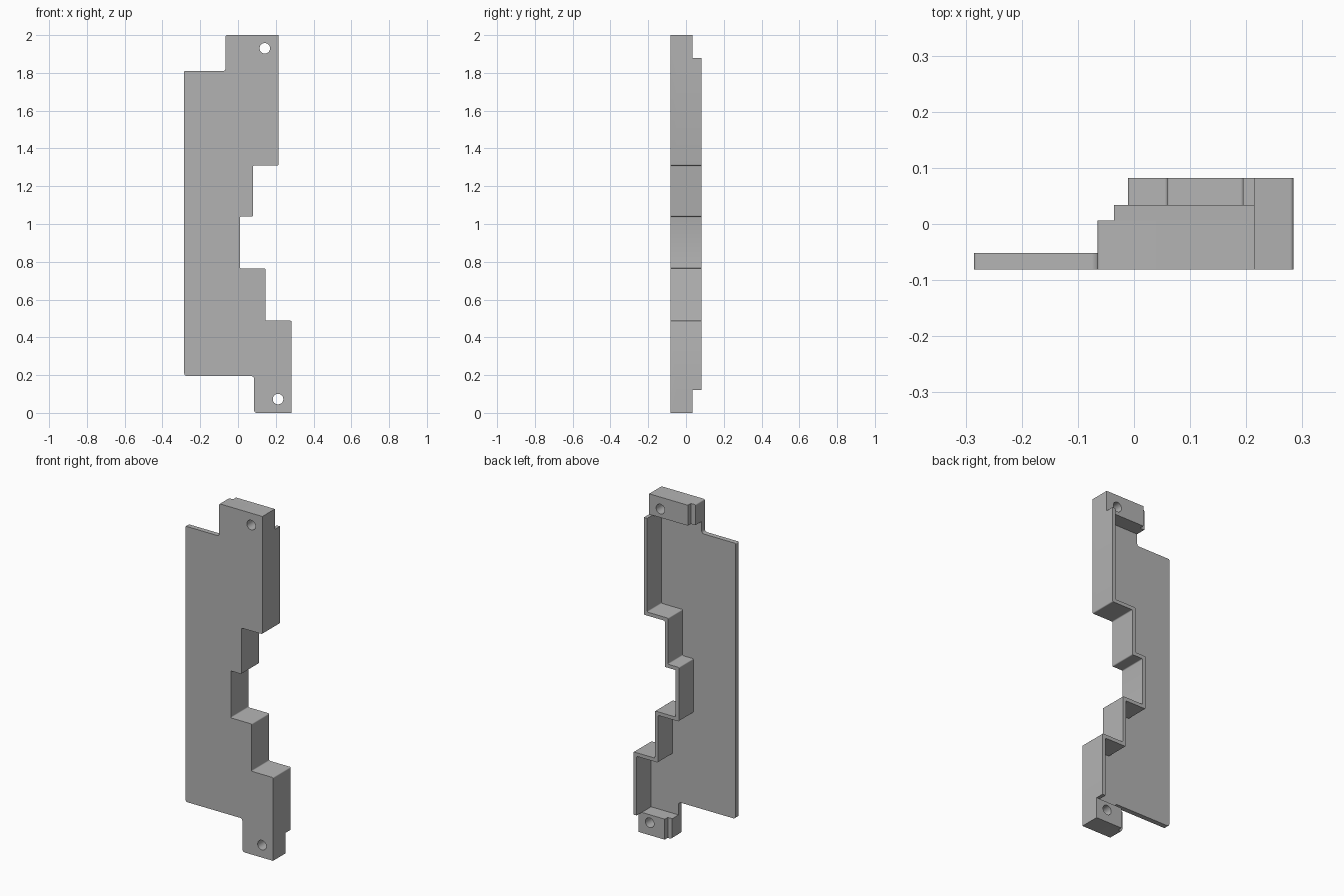
import bpy, bmesh, math
from mathutils import Vector

if "Cube" in bpy.data.objects:
    bpy.data.objects.remove(bpy.data.objects["Cube"])

grey = bpy.data.materials.new("plain grey")
grey.use_nodes = True
grey.diffuse_color = (0.45, 0.45, 0.45, 1)
grey.node_tree.nodes["Principled BSDF"].inputs["Base Color"].default_value = grey.diffuse_color

FRONT, PLATE_BACK, STEP_BACK, BLOCK_BACK, WALL_BACK = -0.081, -0.052, 0.006, 0.034, 0.082
WALL, END, SMALL, LARGE = 0.021, 0.12, 0.006, 0.015


def rounded(points, steps=4):
    """Replace each (x, z, radius) corner by an arc; radius 0 stays sharp."""
    out = []
    for i, (x, z, r) in enumerate(points):
        p = Vector((x, z))
        if r == 0:
            out.append(p)
            continue
        a = (Vector(points[i - 1][:2]) - p).normalized()
        b = (Vector(points[(i + 1) % len(points)][:2]) - p).normalized()
        for k in range(steps + 1):
            t = k / steps * math.pi / 2
            out.append(p + a * r * (1 - math.sin(t)) + b * r * (1 - math.cos(t)))
    return out


def extrude(name, outline, y0, y1):
    """Extrude an x-z outline from y0 to y1."""
    bm = bmesh.new()
    face = bm.faces.new([bm.verts.new((p[0], y0, p[1])) for p in outline])
    moved = bmesh.ops.extrude_face_region(bm, geom=[face])["geom"]
    verts = [v for v in moved if isinstance(v, bmesh.types.BMVert)]
    bmesh.ops.translate(bm, verts=verts, vec=(0, y1 - y0, 0))
    bmesh.ops.recalc_face_normals(bm, faces=bm.faces)
    mesh = bpy.data.meshes.new(name)
    bm.to_mesh(mesh)
    bm.free()
    mesh.materials.append(grey)
    obj = bpy.data.objects.new(name, mesh)
    bpy.context.collection.objects.link(obj)
    return obj


def combine(target, other, operation):
    mod = target.modifiers.new(operation, "BOOLEAN")
    mod.operation, mod.solver, mod.object = operation, "EXACT", other
    bpy.context.view_layer.objects.active = target
    bpy.ops.object.modifier_apply(modifier=mod.name)
    bpy.data.objects.remove(other)


# stepped right edge, from the top down
stairs = [(0.215, 1.31), (0.08, 1.31), (0.08, 1.04), (0.01, 1.04),
          (0.01, 0.765), (0.145, 0.765), (0.145, 0.488), (0.284, 0.488)]
outer = [(x, z, SMALL) for x, z in stairs]
inner = [(x - WALL, z + (WALL if z > 0.9 else -WALL), SMALL) for x, z in stairs]
top_x, low_x = stairs[0][0], stairs[-1][0]

# front plate with its two end tabs
bracket = extrude("bracket", rounded(
    [(-0.065, 2, SMALL), (top_x, 2, 0)] + outer +
    [(low_x, 0, 0), (0.085, 0, LARGE), (0.085, 0.195, LARGE),
     (-0.285, 0.195, LARGE), (-0.285, 1.81, SMALL), (-0.065, 1.81, LARGE)]),
    FRONT, PLATE_BACK)

# thin wall that follows the stepped edge
wall = extrude("edge_wall", rounded(
    [(top_x, 2 - END, 0)] + outer + [(low_x, END, 0), (low_x - WALL, END, 0)] +
    inner[::-1] + [(top_x - WALL, 2 - END, 0)]), PLATE_BACK, WALL_BACK)
combine(bracket, wall, "UNION")

# thick end blocks, each with a lower step on the inner side, and a screw hole
ends = [("top", -0.065, top_x, 2 - END, 2, 0.142, 1.93),
        ("bottom", 0.085, low_x, 0, END, 0.212, 0.073)]
for name, x0, x1, z0, z1, hx, hz in ends:
    top = name == "top"
    step = [(x0, z0, 0), (x0, z1, SMALL if top else 0), (x1, z1, 0), (x1, z0, 0)]
    if not top:
        step[0] = (x0, z0, LARGE)
    combine(bracket, extrude(name + "_step", rounded(step), PLATE_BACK, STEP_BACK), "UNION")
    block = [(x0 + 0.029, z0), (x0 + 0.029, z1), (x1, z1), (x1, z0)]
    combine(bracket, extrude(name + "_block", block, STEP_BACK, BLOCK_BACK), "UNION")
    circle = [(hx + 0.028 * math.cos(a), hz + 0.028 * math.sin(a))
              for a in (i * math.tau / 32 for i in range(32))]
    combine(bracket, extrude(name + "_hole", circle, -0.2, 0.2), "DIFFERENCE")

bpy.ops.object.select_all(action="DESELECT")
bracket.select_set(True)
bpy.context.view_layer.objects.active = bracket
bpy.ops.object.shade_smooth_by_angle(angle=math.radians(30))
